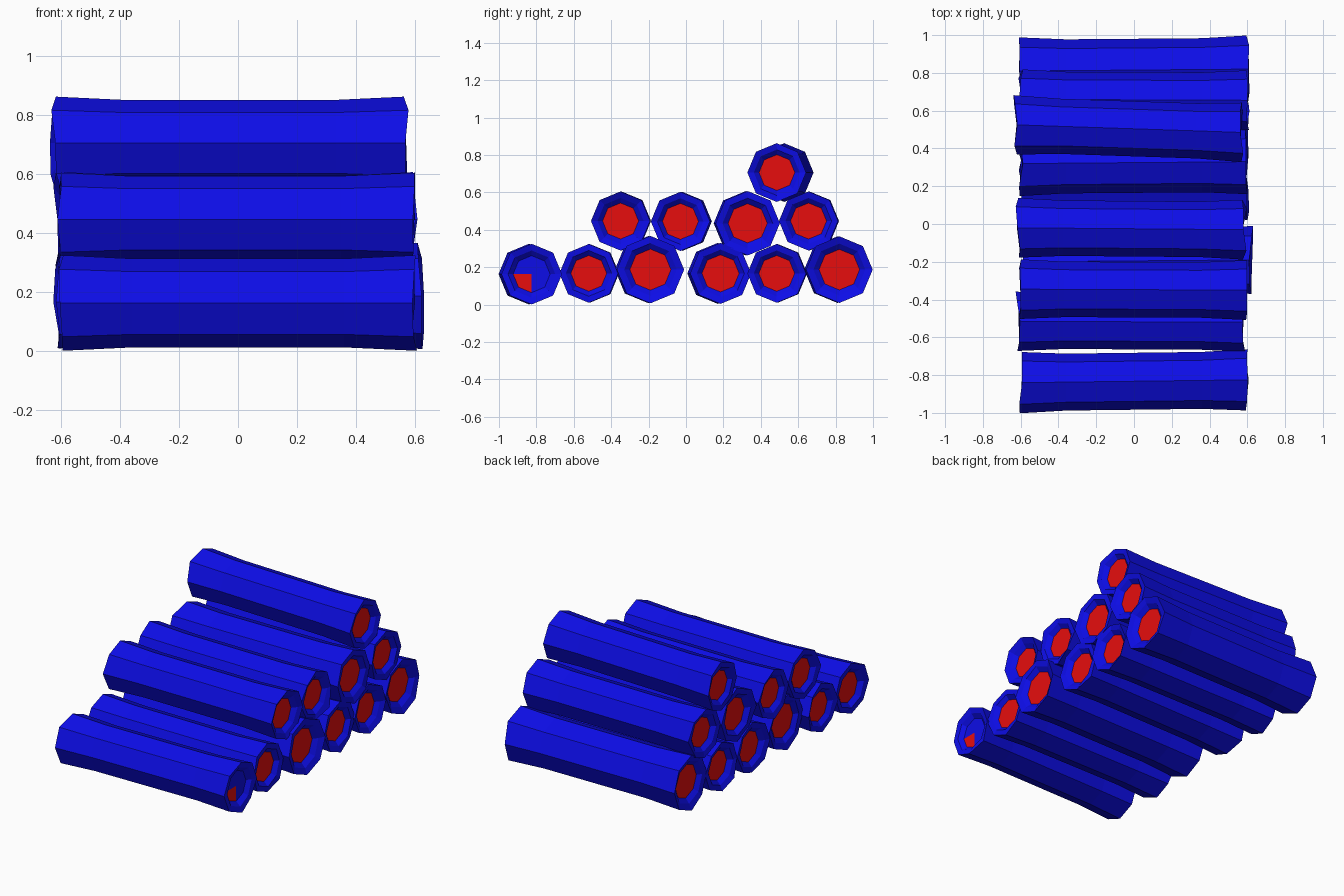
import bpy, bmesh, math, random

random.seed(4)
cube = bpy.data.objects.get("Cube")
if cube:
    bpy.data.objects.remove(cube, do_unlink=True)


def make_material(name, color):
    mat = bpy.data.materials.new(name)
    mat.use_nodes = True
    mat.diffuse_color = color
    mat.node_tree.nodes["Principled BSDF"].inputs["Base Color"].default_value = color
    return mat


BARK = make_material("blue bark", (0.004, 0.004, 0.8, 1))
CORE = make_material("red core", (0.8, 0.004, 0.004, 1))
SIDES = 8

# Stations along a log: (position, radius factor, end jitter).
# The ends flare, then fold inward to a sunken core.
HALF = [(0.565, 0.61, 0), (0.59, 0.78, 0.004), (0.6, 1.0, 0.012), (0.36, 0.93, 0)]
STATIONS = [(-x, r, j) for x, r, j in HALF] + HALF[::-1]


def make_log(name, x_mid, y_left, y_right, z, radius, split_core=False):
    """Eight-sided log; y_left is its +x end and y_right its -x end."""
    bm = bmesh.new()

    def center_y(x):
        return (y_left + y_right) / 2 + (y_left - y_right) * x / 1.2

    def add_ring(x, factor, jitter):
        ring = []
        for i in range(SIDES):
            a = 2 * math.pi * i / SIDES
            shift = random.uniform(-jitter, jitter)
            ring.append(bm.verts.new((x_mid + x + shift,
                                      center_y(x) + radius * factor * math.cos(a),
                                      z + radius * factor * math.sin(a))))
        return ring

    rings = [add_ring(*s) for s in STATIONS]

    # Bark, rims and recess walls
    for a, b in zip(rings, rings[1:]):
        for i in range(SIDES):
            j = (i + 1) % SIDES
            bm.faces.new((a[i], a[j], b[j], b[i]))

    # Core fans; a split core keeps only its lower front quarter red
    for ring, side in ((rings[0], -1), (rings[-1], 1)):
        x = side * HALF[0][0]
        hub = bm.verts.new((x_mid + x, center_y(x), z))
        for i in range(SIDES):
            face = bm.faces.new((ring[i], ring[(i + 1) % SIDES], hub))
            mid = face.calc_center_median()
            in_quarter = mid.y < hub.co.y and mid.z < z
            face.material_index = 0 if split_core and side > 0 and not in_quarter else 1

    bmesh.ops.recalc_face_normals(bm, faces=bm.faces)
    mesh = bpy.data.meshes.new(name)
    bm.to_mesh(mesh)
    bm.free()
    mesh.materials.append(BARK)
    mesh.materials.append(CORE)
    bpy.context.collection.objects.link(bpy.data.objects.new(name, mesh))


# Bottom row
make_log("bottom_log_1", 0, -0.825, -0.84, 0.163, 0.162, split_core=True)
make_log("bottom_log_2", -0.015, -0.52, -0.515, 0.167, 0.157)
make_log("bottom_log_3", 0.02, -0.19, -0.2, 0.187, 0.18)
make_log("bottom_log_4", 0, 0.185, 0.17, 0.167, 0.163)
make_log("bottom_log_5", 0, 0.485, 0.49, 0.167, 0.157)
make_log("bottom_log_6", 0, 0.82, 0.81, 0.187, 0.178)

# Middle row
make_log("middle_log_1", -0.01, -0.35, -0.345, 0.447, 0.158)
make_log("middle_log_2", -0.015, -0.03, -0.02, 0.445, 0.158)
make_log("middle_log_3", 0, 0.33, 0.32, 0.435, 0.172)
make_log("middle_log_4", 0, 0.655, 0.66, 0.447, 0.158)

# Top log
make_log("top_log", -0.028, 0.485, 0.525, 0.706, 0.157)
